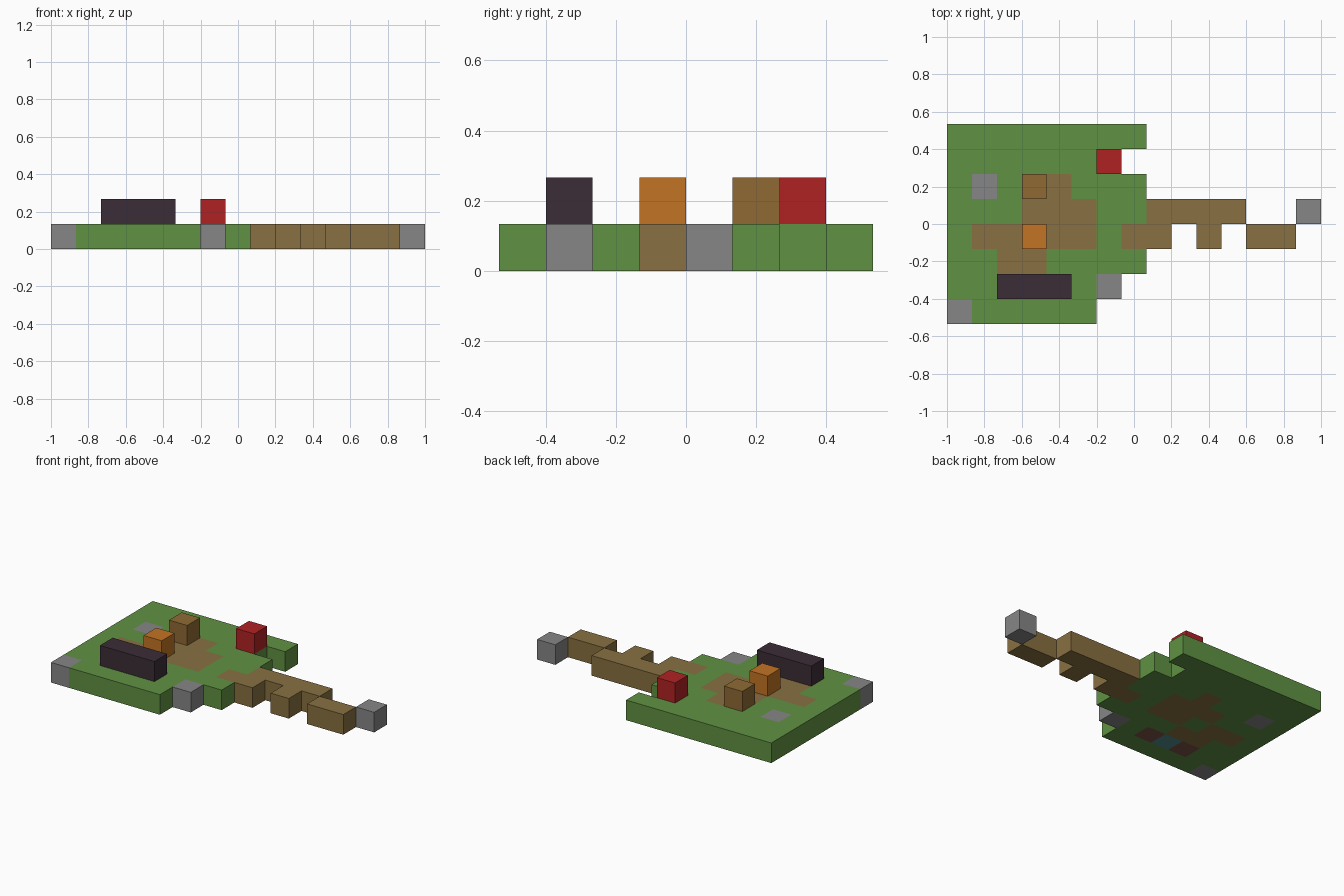
import bpy
import bmesh

cube = bpy.data.objects.get("Cube")
if cube:
    bpy.data.objects.remove(cube, do_unlink=True)

CELL = 2 / 15

# Ground plan, one letter per block, back row first
GROUND = [
    "GGGGGGGG.......",
    "GGGGGGG........",
    "GSGGDGGG.......",
    "GGGDDDGGPPPP..S",
    "GDDGDDGPP.P.PP.".replace("GPP", "GPP", 1),
    "GGDDGGGG.......",
    "GGBWBGS........",
    "SGGGGG.........",
]
# Blocks standing on the ground
UPPER = [
    "...............",
    "......R........",
    "...T...........",
    "...............",
    "...O...........",
    "...............",
    "..KKK..........",
    "...............",
]


def linear(c):
    c /= 255
    return c / 12.92 if c <= 0.04045 else ((c + 0.055) / 1.055) ** 2.4


def material(name, rgb):
    mat = bpy.data.materials.new(name)
    colour = (*[linear(c) for c in rgb], 1)
    mat.diffuse_color = colour
    mat.use_nodes = True
    node = next(n for n in mat.node_tree.nodes if n.type == 'BSDF_PRINCIPLED')
    node.inputs["Base Color"].default_value = colour
    return mat


def block_layer(name, plan, letter, level, mat):
    """Joined blocks wherever the plan shows the letter."""
    rows, cols = len(plan), len(plan[0])
    filled = {(c, r) for r, line in enumerate(plan)
              for c, ch in enumerate(line) if ch == letter}
    bm = bmesh.new()
    low, high = level * CELL, (level + 1) * CELL

    def face(points):
        bm.faces.new([bm.verts.new(((c - cols / 2) * CELL, (rows / 2 - r) * CELL, z))
                      for c, r, z in points])

    for c, r in filled:
        # Corners run counter-clockwise from above, starting at front left
        ring = [(c, r + 1), (c + 1, r + 1), (c + 1, r), (c, r)]
        face([(*p, high) for p in ring])
        face([(*p, low) for p in reversed(ring)])
        for i, (dc, dr) in enumerate([(0, 1), (1, 0), (0, -1), (-1, 0)]):
            if (c + dc, r + dr) not in filled:
                a, b = ring[i], ring[(i + 1) % 4]
                face([(*a, low), (*b, low), (*b, high), (*a, high)])
    bmesh.ops.remove_doubles(bm, verts=bm.verts, dist=0.001)
    mesh = bpy.data.meshes.new(name)
    bm.to_mesh(mesh)
    bm.free()
    mesh.materials.append(mat)
    obj = bpy.data.objects.new(name, mesh)
    bpy.context.collection.objects.link(obj)


brown = material("earth brown", (136, 112, 65))

# Ground level
block_layer("grass", GROUND, "G", 0, material("grass green", (96, 145, 66)))
block_layer("dirt_patch", GROUND, "D", 0, brown)
block_layer("winding_path", GROUND, "P", 0, brown)
block_layer("stones", GROUND, "S", 0, material("stone grey", (134, 134, 134)))
block_layer("buried_bricks", GROUND, "B", 0, material("brick brown", (124, 82, 68)))
block_layer("buried_water", GROUND, "W", 0, material("water teal", (82, 138, 140)))

# Standing blocks
block_layer("dark_wall", UPPER, "K", 1, material("dark plum", (60, 45, 55)))
block_layer("red_block", UPPER, "R", 1, material("red", (176, 34, 36)))
block_layer("orange_block", UPPER, "O", 1, material("orange", (194, 116, 35)))
block_layer("wooden_block", UPPER, "T", 1, material("wood brown", (143, 106, 52)))
